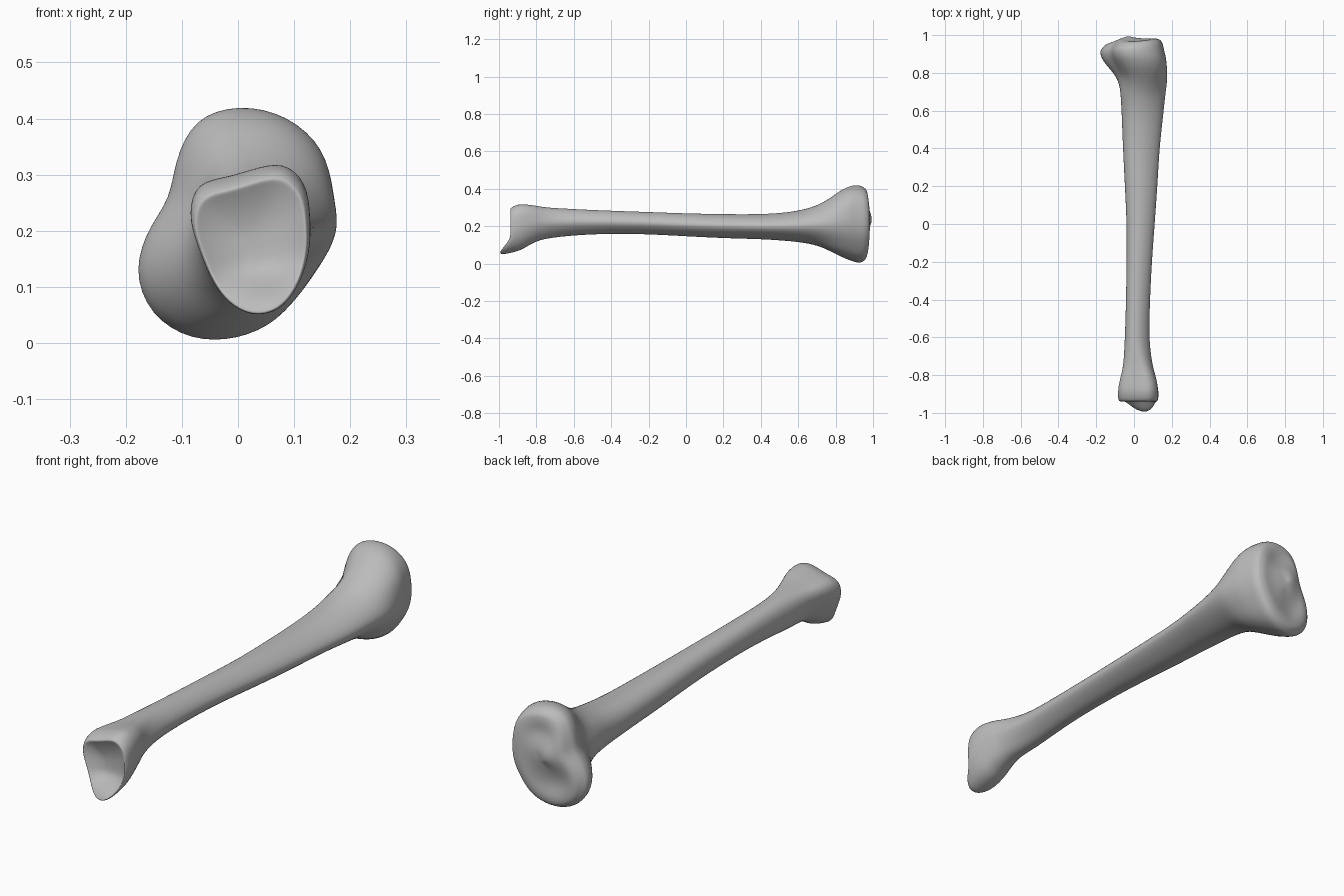
import bpy, bmesh, math

cube = bpy.data.objects.get("Cube")
if cube:
    bpy.data.objects.remove(cube)

# Cross-section radii at equal angles, turning from +x towards +z
KNEE = (155, 166, 198, 213, 215, 207, 158, 128, 155, 198, 220, 217, 198, 180, 155, 152)
SHAFT = (83, 74, 66, 63, 63, 65, 66, 64, 62, 65, 68, 66, 62, 60, 61, 70)
ANKLE = (105, 112, 139, 151, 122, 116, 138, 121, 98, 92, 99, 117, 135, 135, 117, 106)

# Stations along the bone: y, min x, max x, min z, max z (thousandths)
STATIONS = (
    (-940, -80, 122, 48, 300), (-925, -88, 129, 46, 314),
    (-890, -89, 130, 62, 325), (-850, -84, 125, 88, 323),
    (-800, -73, 115, 114, 315), (-740, -60, 101, 132, 305),
    (-600, -49, 86, 150, 293), (-400, -43, 90, 159, 284),
    (-200, -40, 100, 156, 277), (0, -40, 115, 146, 270),
    (200, -49, 130, 136, 266), (400, -59, 143, 130, 266),
    (550, -65, 160, 120, 277), (650, -70, 171, 107, 297),
    (720, -79, 179, 88, 324), (780, -103, 182, 60, 362),
    (830, -145, 177, 35, 398), (880, -182, 170, 14, 422),
    (920, -187, 160, 3, 426), (945, -176, 152, 6, 418),
    (962, -160, 140, 20, 402))


def ramp(a, b, v):
    t = min(1, max(0, (v - a) / (b - a)))
    return t * t * (3 - 2 * t)


def bump(x, z, cx, cz, size):
    return math.exp(-((x - cx) ** 2 + (z - cz) ** 2) / size ** 2)


def unit_outline(radii):
    """Outline scaled to fill the unit square."""
    step = math.tau / len(radii)
    axes = [[r * f(i * step) for i, r in enumerate(radii)] for f in (math.cos, math.sin)]
    return list(zip(*[[(v - min(a)) / (max(a) - min(a)) for v in a] for a in axes]))


def spline(a, b, c, d, t):
    """Smooth value between b and c."""
    return b + t / 2 * (c - a + t * (2 * a - 5 * b + 4 * c - d + t * (3 * (b - c) + d - a)))


def smooth_stations(rows, parts):
    for i in range(len(rows) - 1):
        near = [rows[min(max(i + k, 0), len(rows) - 1)] for k in (-1, 0, 1, 2)]
        for s in range(parts):
            yield [spline(*column, s / parts) / 1000 for column in zip(*near)]
    yield [v / 1000 for v in rows[-1]]


knee, shaft, ankle = map(unit_outline, (KNEE, SHAFT, ANKLE))


def section(y, x0, x1, z0, z1):
    k, a = ramp(0.66, 0.88, y), ramp(-0.62, -0.86, y)
    ring = []
    for p, q, r in zip(knee, shaft, ankle):
        u, v = (k * p[i] + a * r[i] + (1 - k - a) * q[i] for i in (0, 1))
        ring.append((x0 + u * (x1 - x0), y, z0 + v * (z1 - z0)))
    return ring


def end_shape(x, y, z):
    """Inner ankle spur at the front end, tilted plateau at the back end."""
    spur = ramp(0.135, 0.075, z) * math.exp(-((x - 0.055) / 0.075) ** 2)
    y -= 0.062 * spur * ramp(-0.87, -0.94, y)
    y += 0.09 * x * ramp(0.9, 0.96, y)
    return x, y, z


def shrink(ring, scale, relief):
    """Inner ring of an end face, pushed along y by a relief rule."""
    cx, cz = (sum(p[i] for p in ring) / len(ring) for i in (0, 2))
    inner = []
    for x, y, z in ring:
        x, z = cx + (x - cx) * scale, cz + (z - cz) * scale
        inner.append((x, y + relief(x, z, scale), z))
    return inner


def ankle_relief(x, z, s):
    return 0.03 * (1 - s * s)


def knee_relief(x, z, s):
    swell = 0.012 * ramp(1, 0.85, s) + 0.026 * bump(x, z, -0.03, 0.24, 0.06)
    dips = bump(x, z, 0.02, 0.33, 0.055) + bump(x, z, -0.06, 0.11, 0.07)
    return swell - 0.016 * dips * ramp(1, 0.7, s)


# Bone: rings joined from the ankle face to the knee plateau
body = [section(*row) for row in smooth_stations(STATIONS, 2)]
scales = (0.93, 0.8, 0.62, 0.42, 0.2)
front_face = [shrink(body[0], s, ankle_relief) for s in reversed(scales)]
back_face = [shrink(body[-1], s, knee_relief) for s in scales]

bm = bmesh.new()
rings = [[bm.verts.new(end_shape(*p)) for p in ring] for ring in front_face + body + back_face]
for low, high in zip(rings, rings[1:]):
    for i in range(len(low)):
        j = (i + 1) % len(low)
        bm.faces.new((low[i], low[j], high[j], high[i]))
bm.faces.new(rings[0])
bm.faces.new(rings[-1])
bmesh.ops.recalc_face_normals(bm, faces=bm.faces)
mesh = bpy.data.meshes.new("shin_bone")
bm.to_mesh(mesh)
bm.free()

bone = bpy.data.objects.new("shin_bone", mesh)
bpy.context.collection.objects.link(bone)
bone.modifiers.new("rounding", "SUBSURF").levels = 2
bone.modifiers["rounding"].render_levels = 2
mesh.shade_smooth()

# Colour
grey = bpy.data.materials.new("bone_grey")
grey.use_nodes = True
grey.diffuse_color = (0.5, 0.5, 0.5, 1)
grey.node_tree.nodes["Principled BSDF"].inputs["Base Color"].default_value = grey.diffuse_color
mesh.materials.append(grey)
